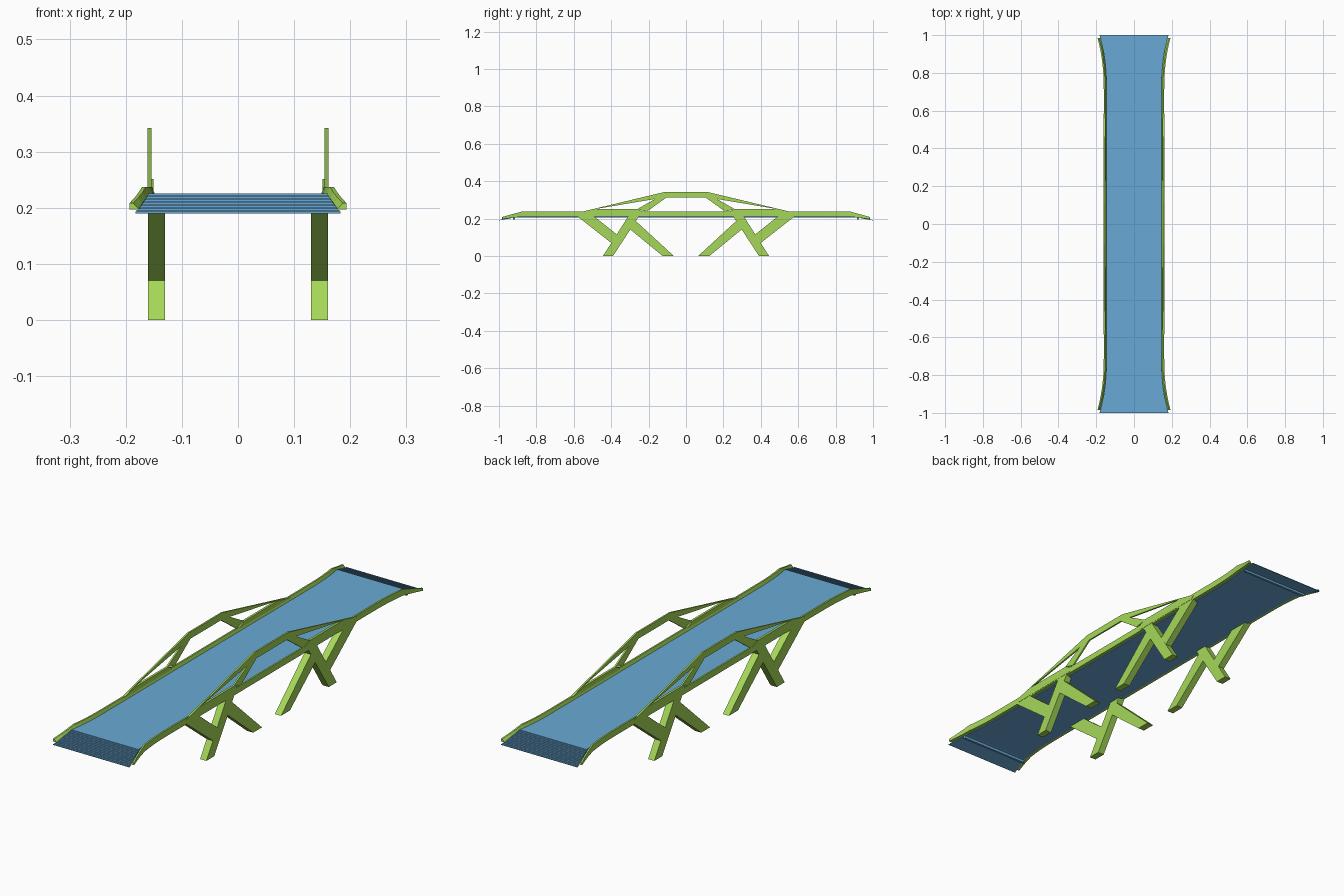
import bpy
import bmesh

cube = bpy.data.objects.get("Cube")
if cube:
    bpy.data.objects.remove(cube, do_unlink=True)


def material(name, colour):
    mat = bpy.data.materials.new(name)
    mat.use_nodes = True
    mat.diffuse_color = colour
    mat.node_tree.nodes["Principled BSDF"].inputs["Base Color"].default_value = colour
    return mat


GREEN = material("leaf_green", (0.376, 0.680, 0.100, 1))
BLUE = material("deck_blue", (0.141, 0.400, 0.670, 1))


def finish(name, bm, mat, axes):
    """Clean up a quarter or half part and mirror it over the given axes."""
    inner = [f for f in bm.faces if all(abs(v.co.y) < 1e-6 for v in f.verts)]
    bmesh.ops.recalc_face_normals(bm, faces=bm.faces)
    bmesh.ops.delete(bm, geom=inner, context="FACES_ONLY")
    mesh = bpy.data.meshes.new(name)
    bm.to_mesh(mesh)
    bm.free()
    mesh.materials.append(mat)
    obj = bpy.data.objects.new(name, mesh)
    bpy.context.collection.objects.link(obj)
    mod = obj.modifiers.new("Mirror", "MIRROR")
    mod.use_axis = axes
    mod.merge_threshold = 0.0001
    return obj


def loft(name, sections, mat, axes):
    """Join equal-sized loops of points into a closed tube."""
    bm = bmesh.new()
    rings = [[bm.verts.new(p) for p in s] for s in sections]
    n = len(rings[0])
    for a, b in zip(rings, rings[1:]):
        for i in range(n):
            j = (i + 1) % n
            bm.faces.new((a[i], a[j], b[j], b[i]))
    bm.faces.new(rings[0])
    bm.faces.new(rings[-1])
    return finish(name, bm, mat, axes)


def plate(name, outline, x0, x1):
    """Extrude a side outline (y, z) across x, in all four quarters."""
    loops = [[(x, y, z) for y, z in outline] for x in (x0, x1)]
    return loft(name, loops, GREEN, (True, True, False))


def flare(y):
    """Outward widening of the bridge near its ends."""
    return 0.038 * max(0, (y - 0.7) / 0.3) ** 2.4


# Deck: flat roadway that widens at the ends
def deck_section(y, top, bottom):
    w = 0.145 + flare(y)
    return [(-w, y, top), (w, y, top), (w, y, bottom), (-w, y, bottom)]


RAMP, TOP, END = 0.905, 0.225, 0.193
stations = [0, 0.7, 0.75, 0.8, 0.84, 0.875, RAMP]
loft("deck", [deck_section(y, TOP, 0.207) for y in stations], BLUE, (False, True, False))

# End ramps: fine treads stepping down
steps = 12
ramp = []
for i in range(steps):
    t0, t1 = i / steps, (i + 1) / steps
    top = TOP + (END - TOP) * t1
    for t in (t0, t1):
        ramp.append(deck_section(RAMP + (1 - RAMP) * t, top, 0.207 - 0.017 * t))
loft("end_ramp", ramp, BLUE, (False, True, False))
loft("ramp_hinge", [deck_section(y, 0.206, 0.194) for y in (0.915, 0.925)],
     BLUE, (False, True, False))


# Side girders: follow the deck edge and dip at the ends
def girder_section(y):
    f = flare(y)
    t = max(0, (y - 0.88) / 0.105)
    low, high = 0.21 - 0.013 * t, 0.237 - 0.029 * t
    return [(0.143 + f, y, low), (0.160 + f, y, low),
            (0.160 + f, y, high), (0.153 + f, y, high)]


loft("side_girder",
     [girder_section(y) for y in stations[:-2] + [0.88, 0.915, 0.95, 0.985]],
     GREEN, (True, True, False))

# Raised side truss
plate("truss_arch", [(0, 0.342), (0.115, 0.342), (0.585, 0.23),
                     (0.486, 0.251), (0.115, 0.313), (0, 0.313)], 0.154, 0.161)
plate("truss_gusset", [(0.585, 0.23), (0.57, 0.215), (0.23, 0.215),
                       (0.23, 0.237), (0.26, 0.251), (0.486, 0.251)], 0.151, 0.161)
plate("truss_strut", [(0.26, 0.251), (0.21, 0.237), (0.1, 0.316), (0.145, 0.316)],
      0.154, 0.161)

# Splayed legs and their braces
plate("outer_leg", [(0.444, 0), (0.39, 0), (0.25, 0.215), (0.307, 0.215)], 0.13, 0.16)
plate("inner_leg", [(0.125, 0), (0.065, 0), (0.275, 0.193), (0.302, 0.145)], 0.13, 0.16)
plate("leg_brace", [(0.40, 0.07), (0.585, 0.215), (0.495, 0.215), (0.37, 0.115)],
      0.13, 0.16)
